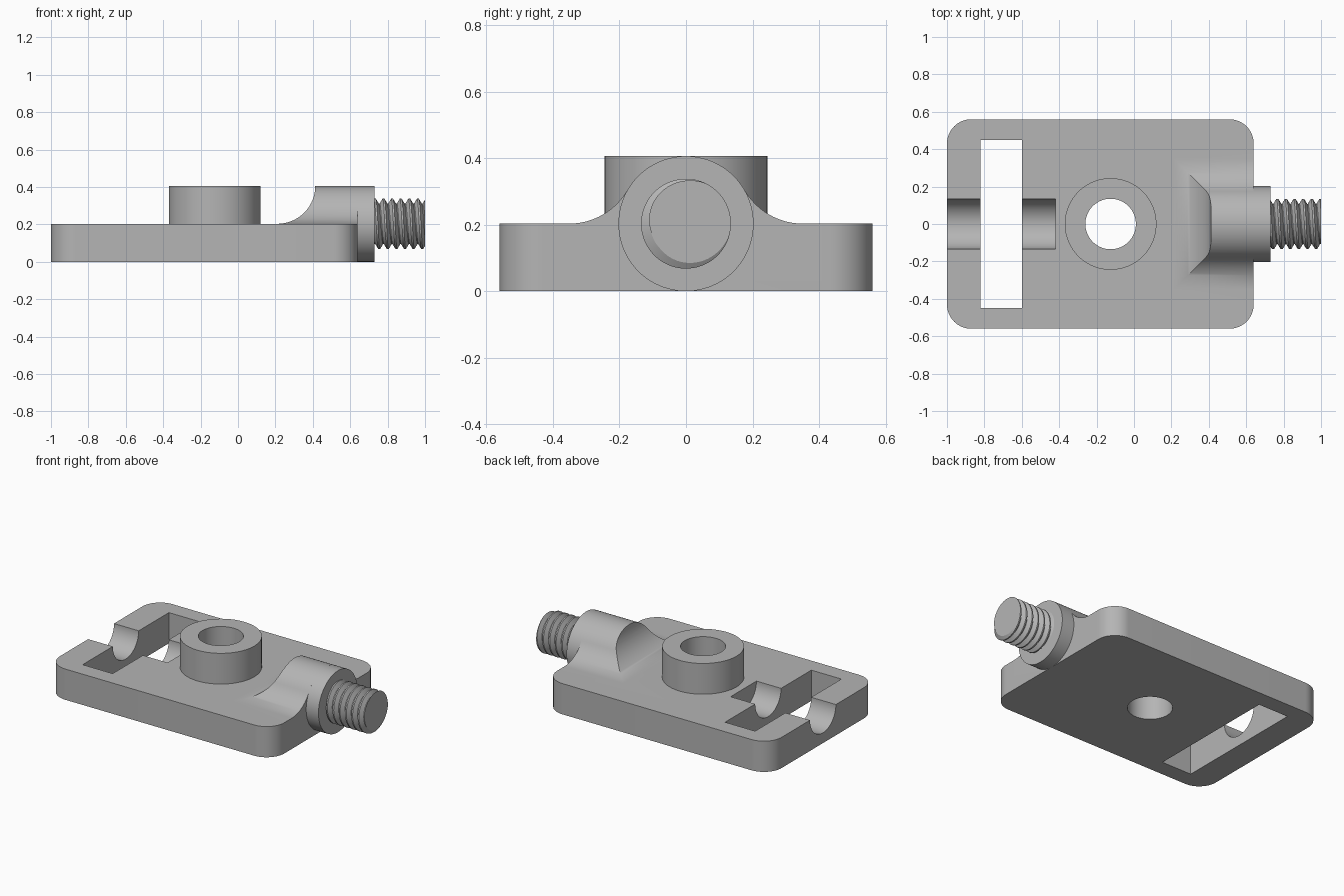
import bpy, bmesh, math
from mathutils import Matrix, Vector

if "Cube" in bpy.data.objects:
    bpy.data.objects.remove(bpy.data.objects["Cube"], do_unlink=True)

grey = bpy.data.materials.new("plain_grey")
grey.use_nodes = True
COLOUR = (0.46, 0.46, 0.46, 1)
grey.diffuse_color = COLOUR
grey.node_tree.nodes["Principled BSDF"].inputs["Base Color"].default_value = COLOUR

H = 0.203          # plate thickness, also the axis height and collar radius
END = 0.64         # right end of the plate
BOSS_X = -0.125


def finish(name, bm):
    bmesh.ops.recalc_face_normals(bm, faces=bm.faces)
    mesh = bpy.data.meshes.new(name)
    bm.to_mesh(mesh)
    bm.free()
    mesh.materials.append(grey)
    ob = bpy.data.objects.new(name, mesh)
    bpy.context.collection.objects.link(ob)
    return ob


def prism(name, points, axis, start, end):
    """Extrude a 2D outline along x, y or z."""
    place = {"x": lambda a, b: (start, a, b),
             "y": lambda a, b: (a, start, b),
             "z": lambda a, b: (a, b, start)}[axis]
    bm = bmesh.new()
    face = bm.faces.new([bm.verts.new(place(a, b)) for a, b in points])
    grown = bmesh.ops.extrude_face_region(bm, geom=[face])["geom"]
    step = Vector([(end - start) * (axis == k) for k in "xyz"])
    bmesh.ops.translate(bm, vec=step,
                        verts=[v for v in grown if isinstance(v, bmesh.types.BMVert)])
    return finish(name, bm)


def arc(cx, cy, r, a0, a1, n):
    angles = [math.radians(a0 + (a1 - a0) * i / n) for i in range(n + 1)]
    return [(cx + r * math.cos(a), cy + r * math.sin(a)) for a in angles]


def circle(cx, cy, r, n=96):
    return arc(cx, cy, r, 0, 360, n)[:-1]


def activate(ob):
    bpy.ops.object.select_all(action="DESELECT")
    ob.select_set(True)
    bpy.context.view_layer.objects.active = ob


def combine(ob, other, operation):
    mod = ob.modifiers.new("cut", "BOOLEAN")
    mod.operation, mod.object, mod.solver = operation, other, "EXACT"
    activate(ob)
    bpy.ops.object.modifier_apply(modifier=mod.name)
    bpy.data.objects.remove(other, do_unlink=True)


def smooth(ob, degrees=30):
    activate(ob)
    bpy.ops.object.shade_smooth_by_angle(angle=math.radians(degrees))


# Plate with rounded corners
r = 0.13
x0, x1, y1 = -1 + r, END - r, 0.56 - r
outline = (arc(x1, y1, r, 0, 90, 16) + arc(x0, y1, r, 90, 180, 16)
           + arc(x0, -y1, r, 180, 270, 16) + arc(x1, -y1, r, 270, 360, 16))
body = prism("base_plate", outline, "z", 0, H)

# Raised saddle: flared cross-section trimmed by a cove at its inner end
flare = math.sqrt(3) * H
section = ([(-flare, H / 2), (flare, H / 2)]
           + arc(flare, 2 * H, H, 270, 210, 16)
           + arc(0, H, H, 30, 150, 40)[1:-1]
           + arc(-flare, 2 * H, H, -30, -90, 16))
saddle = prism("saddle", section, "x", 0.15, END)
cove = arc(0.21, 2 * H, H, -90, 0, 24) + [(0.41, 0.5), (0.8, 0.5), (0.8, 0), (0.21, 0)]
combine(saddle, prism("cove_trim", cove, "y", -0.6, 0.6), "INTERSECT")
combine(body, saddle, "UNION")

# Round boss, then the through hole, slot and rod groove
combine(body, prism("boss", circle(BOSS_X, 0, 0.245), "z", H / 2, 2 * H), "UNION")
combine(body, prism("hole", circle(BOSS_X, 0, 0.135), "z", -0.1, 0.6), "DIFFERENCE")
slot = [(-0.82, -0.45), (-0.6, -0.45), (-0.6, 0.45), (-0.82, 0.45)]
combine(body, prism("slot", slot, "z", -0.1, 0.4), "DIFFERENCE")
combine(body, prism("groove", circle(0, H, 0.135), "x", -1.1, -0.42), "DIFFERENCE")
smooth(body)

# Collar standing out of the plate end
collar = prism("collar", circle(0, H, H), "x", END, 0.73)
smooth(collar)

# Threaded stud: a helical ridge clipped flat at both ends
START, TIP, PITCH, SIDES = 0.725, 1.0, 0.046, 64
ROOT, CREST = 0.108, 0.135
STEPS = [(0, ROOT), (0.1, ROOT), (0.45, CREST), (0.65, CREST), (1, ROOT)]


def thread_radius(phase):
    phase %= 1
    for (p, a), (q, b) in zip(STEPS, STEPS[1:]):
        if phase <= q:
            return a + (b - a) * (phase - p) / (q - p)


bm = bmesh.new()
columns = []
for i in range(SIDES + 1):
    turn = i / SIDES
    spin = 2 * math.pi * (turn + 0.65)
    column = []
    for k in range(-2, 9):
        for phase, _ in STEPS[:-1]:
            x = min(max(START + PITCH * (k + phase + turn), START), TIP)
            rad = thread_radius((x - START) / PITCH - turn + 1e-6)
            column.append(bm.verts.new((x, rad * math.cos(spin), H + rad * math.sin(spin))))
    columns.append(column)
for left, right in zip(columns, columns[1:]):
    for j in range(len(left) - 1):
        bm.faces.new((left[j], left[j + 1], right[j + 1], right[j]))
bmesh.ops.remove_doubles(bm, verts=bm.verts, dist=0.0002)
bmesh.ops.dissolve_degenerate(bm, edges=bm.edges, dist=0.0001)
bmesh.ops.holes_fill(bm, edges=[e for e in bm.edges if e.is_boundary], sides=0)
stud = finish("threaded_stud", bm)
smooth(stud)
